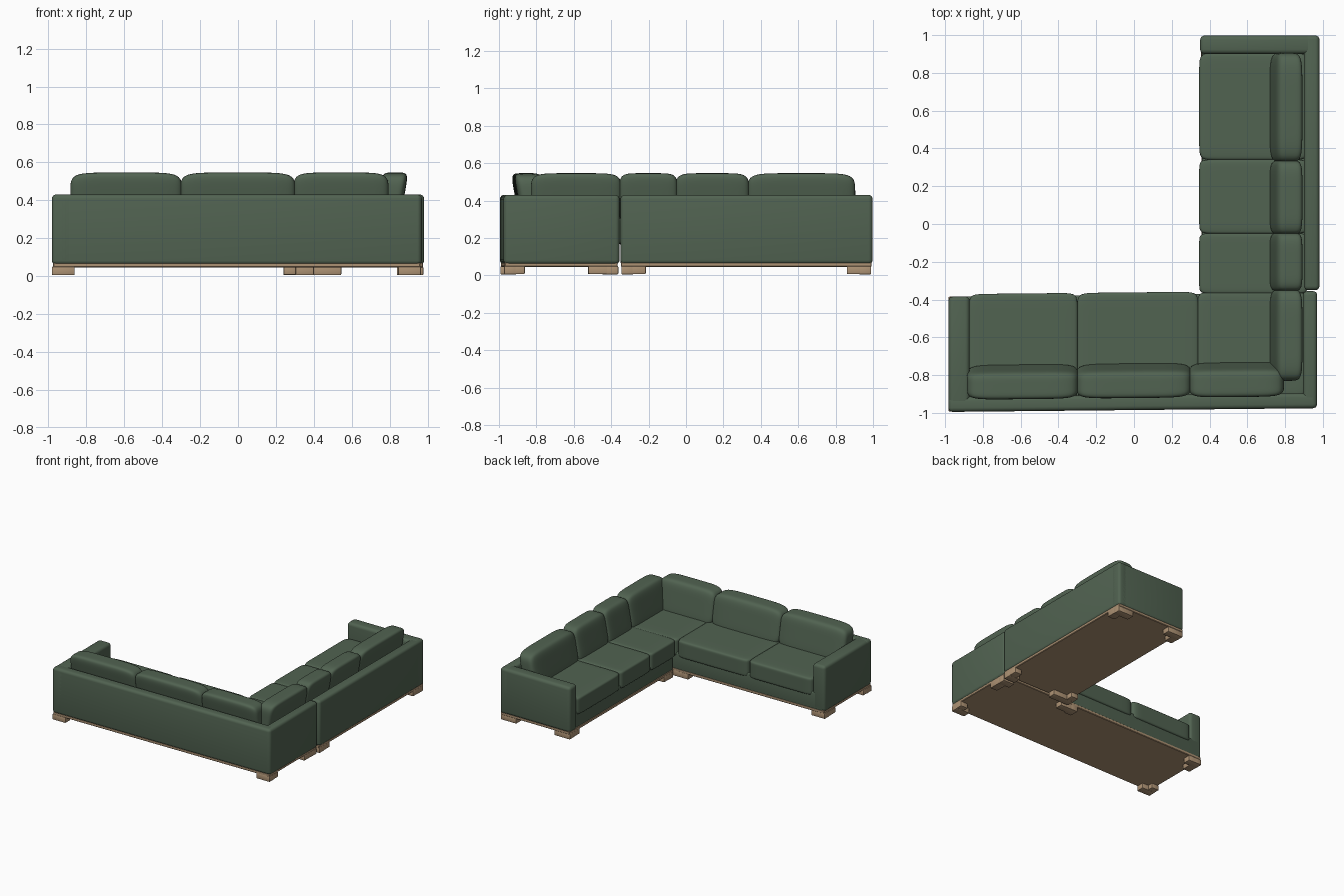
import bpy, bmesh

if "Cube" in bpy.data.objects:
    bpy.data.objects.remove(bpy.data.objects["Cube"])

def material(name, rgb):
    m = bpy.data.materials.new(name)
    m.diffuse_color = (*rgb, 1)
    m.use_nodes = True
    m.node_tree.nodes["Principled BSDF"].inputs["Base Color"].default_value = m.diffuse_color
    return m

GREEN = material("green_fabric", (0.083, 0.125, 0.083))
WOOD = material("tan_wood", (0.42, 0.29, 0.175))
SKEW = 0.01   # the long wing is turned very slightly

def finish(name, bm, mat, skew):
    for v in bm.verts:
        v.co.y += skew * v.co.x
    bmesh.ops.recalc_face_normals(bm, faces=bm.faces)
    mesh = bpy.data.meshes.new(name)
    bm.to_mesh(mesh)
    bm.free()
    mesh.materials.append(mat)
    ob = bpy.data.objects.new(name, mesh)
    bpy.context.collection.objects.link(ob)
    bpy.ops.object.select_all(action='DESELECT')
    ob.select_set(True)
    bpy.context.view_layer.objects.active = ob
    bpy.ops.object.shade_smooth_by_angle(angle=0.6)
    return ob

def fit(bm, x, y, z):
    """Scale a -1..1 shape to the given ranges."""
    for v in bm.verts:
        for i, (a, b) in enumerate((x, y, z)):
            v.co[i] = (a + b) / 2 + v.co[i] * (b - a) / 2

def box(name, x, y, z, mat, r=0.02, seg=4, skew=0):
    bm = bmesh.new()
    bmesh.ops.create_cube(bm, size=2)
    fit(bm, x, y, z)
    if r:
        bmesh.ops.bevel(bm, geom=bm.edges[:], offset=r, segments=seg,
                        profile=0.5, affect='EDGES')
    return finish(name, bm, mat, skew)

def cushion(name, x, y, z, n=8, lean=(0, 0), skew=0):
    """Soft rounded block; lean shifts the top sideways and the bottom back."""
    bm = bmesh.new()
    bmesh.ops.create_cube(bm, size=2)
    bmesh.ops.subdivide_edges(bm, edges=bm.edges[:], cuts=19, use_grid_fill=True)
    for v in bm.verts:
        # crowd the grid toward the edges, then round it off
        p = [1.5 * c - 0.5 * c ** 3 for c in v.co]
        k = sum(abs(c) ** n for c in p) ** (1 / n)
        v.co = [c / k for c in p]
    h = [v.co.z for v in bm.verts]
    fit(bm, x, y, z)
    for v, t in zip(bm.verts, h):
        v.co.x += lean[0] * t
        v.co.y += lean[1] * t
    return finish(name, bm, GREEN, skew)

# Long wing: frame, back, arm and wooden plinth
box("long_frame", (-0.96, 0.965), (-0.97, -0.375), (0.06, 0.20), GREEN, 0.012, skew=SKEW)
box("long_back", (-0.982, 0.968), (-0.985, -0.905), (0.06, 0.43), GREEN, 0.022, skew=SKEW)
box("long_arm", (-0.982, -0.87), (-0.985, -0.375), (0.06, 0.43), GREEN, 0.024, skew=SKEW)
box("long_corner_side", (0.895, 0.97), (-0.983, -0.365), (0.06, 0.43), GREEN, 0.022, skew=SKEW)
box("long_plinth", (-0.975, 0.962), (-0.98, -0.375), (0.045, 0.07), WOOD, 0.004, 1, skew=SKEW)

# Short wing: frame, back, arm and wooden plinth
box("short_frame", (0.36, 0.96), (-0.35, 0.98), (0.06, 0.20), GREEN, 0.012)
box("short_back", (0.90, 0.982), (-0.35, 0.998), (0.06, 0.43), GREEN, 0.022)
box("short_arm", (0.35, 0.982), (0.90, 0.998), (0.06, 0.43), GREEN, 0.024)
box("short_plinth", (0.357, 0.976), (-0.348, 0.992), (0.045, 0.07), WOOD, 0.004, 1)

# Seat cushions
for i, (a, b) in enumerate(((-0.875, -0.298), (-0.302, 0.342), (0.335, 0.91))):
    cushion(f"long_seat_{i}", (a, b), (-0.93, -0.362), (0.165, 0.31), 14, skew=SKEW)
for i, (a, b) in enumerate(((-0.37, -0.048), (-0.052, 0.342), (0.338, 0.905))):
    cushion(f"short_seat_{i}", (0.345, 0.92), (a, b), (0.165, 0.31), 14)

# Leaning back cushions
for i, (a, b) in enumerate(((-0.885, -0.295), (-0.305, 0.303), (0.292, 0.795))):
    cushion(f"long_back_cushion_{i}", (a, b), (-0.905, -0.755), (0.27, 0.546), 6,
            (0, -0.025), SKEW)
for i, (a, b) in enumerate(((-0.83, -0.345), (-0.357, -0.045), (-0.057, 0.338), (0.328, 0.905))):
    cushion(f"short_back_cushion_{i}", (0.735, 0.875), (a, b), (0.27, 0.546), 6, (0.025, 0))

# Feet: an L of two blocks at each corner; sx, sy point inward
def foot(name, x, y, sx, sy, w, d):
    t = 0.065
    for part, lx, ly in (("a", w, t), ("b", t, d)):
        box(f"{name}_{part}", sorted((x, x + sx * lx)), sorted((y, y + sy * ly)),
            (0.005 if part == "a" else 0.007, 0.05), WOOD, 0.005, 2)

for i, f in enumerate((
        (-0.982, -0.992, 1, 1, 0.12, 0.11), (-0.982, -0.385, 1, -1, 0.12, 0.14),
        (0.965, -0.972, -1, 1, 0.12, 0.11), (0.965, -0.362, -1, -1, 0.10, 0.16),
        (0.24, -0.37, 1, -1, 0.16, 0.08), (0.355, -0.345, 1, 1, 0.19, 0.12),
        (0.978, -0.345, -1, 1, 0.10, 0.13), (0.978, 0.99, -1, -1, 0.14, 0.13),
        (0.355, 0.99, 1, -1, 0.14, 0.13))):
    foot(f"foot_{i}", *f)
